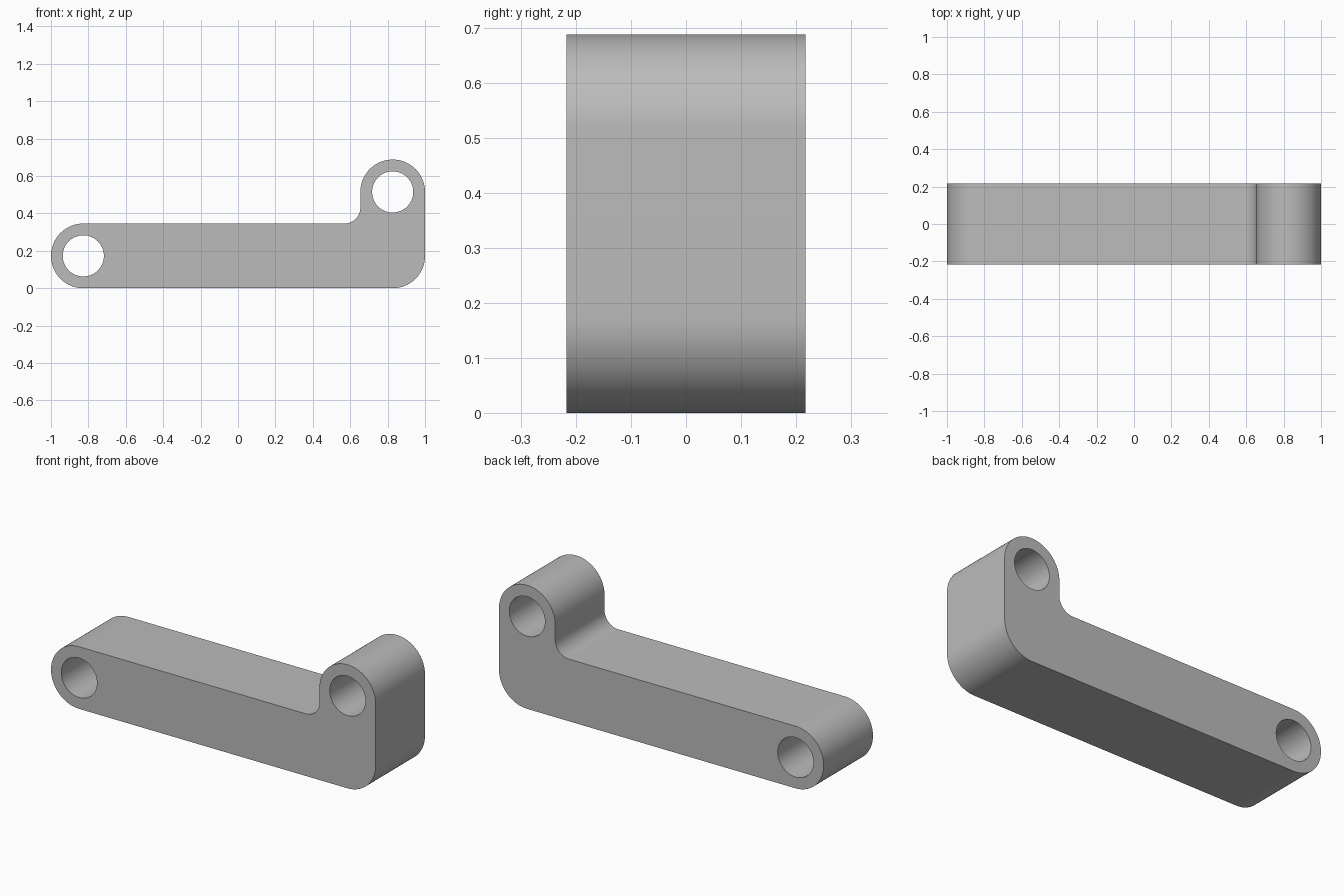
import bpy
import bmesh
from math import cos, sin, radians
from mathutils import Vector

cube = bpy.data.objects.get("Cube")
if cube:
    bpy.data.objects.remove(cube, do_unlink=True)

R = 0.173            # outer radius of the ends and the elbow
HOLE = 0.11          # pin hole radius
FILLET = 0.085       # inner corner radius
HALF_DEPTH = 0.217
LOW = (R - 1, R)     # centre of the low eye
HIGH = (1 - R, 0.515)  # centre of the raised eye
ELBOW = (1 - R, R)


def arc(centre, radius, start, end, steps):
    """Points along an arc in the XZ plane, on the front face."""
    angles = [radians(start + (end - start) * i / steps) for i in range(steps + 1)]
    return [Vector((centre[0] + radius * cos(a), -HALF_DEPTH,
                    centre[1] + radius * sin(a))) for a in angles]


def add_loop(bm, points):
    verts = [bm.verts.new(p) for p in points]
    return [bm.edges.new((v, verts[i - 1])) for i, v in enumerate(verts)]


# Outline: low end, elbow, raised end, inner fillet
inner = (HIGH[0] - R - FILLET, 2 * R + FILLET)
outline = (arc(LOW, R, 90, 270, 48)
           + arc(ELBOW, R, -90, 0, 24)
           + arc(HIGH, R, 0, 180, 48)
           + arc(inner, FILLET, 0, -90, 20))

# Fill the outline around both pin holes, then extrude through the depth
bm = bmesh.new()
edges = add_loop(bm, outline)
for centre in (LOW, HIGH):
    edges += add_loop(bm, arc(centre, HOLE, 0, 360, 72)[:-1])
bmesh.ops.triangle_fill(bm, edges=edges, use_beauty=True, use_dissolve=False)
result = bmesh.ops.extrude_face_region(bm, geom=bm.faces[:], use_keep_orig=True)
moved = [g for g in result["geom"] if isinstance(g, bmesh.types.BMVert)]
bmesh.ops.translate(bm, verts=moved, vec=(0, 2 * HALF_DEPTH, 0))
bmesh.ops.recalc_face_normals(bm, faces=bm.faces[:])

mesh = bpy.data.meshes.new("lever_arm")
bm.to_mesh(mesh)
bm.free()
arm = bpy.data.objects.new("lever_arm", mesh)
bpy.context.collection.objects.link(arm)

# Plain grey finish
grey = bpy.data.materials.new("plain_grey")
grey.use_nodes = True
colour = (0.5, 0.5, 0.5, 1)
grey.diffuse_color = colour
for node in grey.node_tree.nodes:
    if node.type == "BSDF_PRINCIPLED":
        node.inputs["Base Color"].default_value = colour
mesh.materials.append(grey)

# Smooth curved walls with crisp rims
bpy.ops.object.select_all(action="DESELECT")
arm.select_set(True)
bpy.context.view_layer.objects.active = arm
bpy.ops.object.shade_smooth_by_angle(angle=radians(30))
